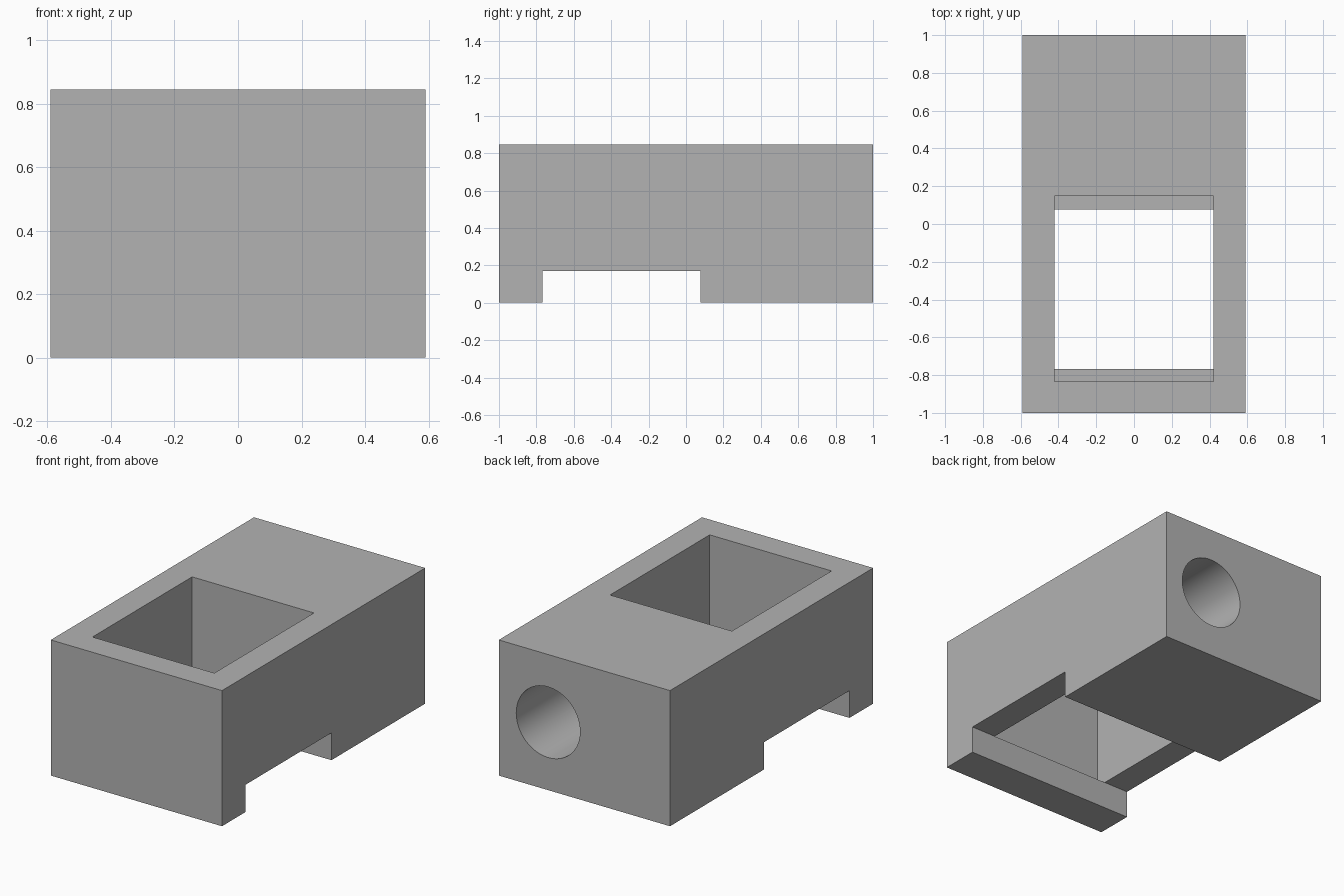
import bpy
import math

if "Cube" in bpy.data.objects:
    bpy.data.objects.remove(bpy.data.objects["Cube"], do_unlink=True)

HALF_WIDTH, HEIGHT = 0.59, 0.845
NOTCH_TOP = 0.17

grey = bpy.data.materials.new("plain grey")
grey.use_nodes = True
grey.diffuse_color = (0.45, 0.45, 0.45, 1)
grey.node_tree.nodes["Principled BSDF"].inputs["Base Color"].default_value = grey.diffuse_color


def box(name, x, y, z):
    """Box spanning the given (min, max) ranges."""
    centre = [(a + b) / 2 for a, b in (x, y, z)]
    bpy.ops.mesh.primitive_cube_add(size=1, location=centre)
    obj = bpy.context.object
    obj.name = name
    obj.scale = [b - a for a, b in (x, y, z)]
    bpy.ops.object.transform_apply(location=True, rotation=False, scale=True)
    return obj


def cut(target, cutter):
    """Subtract the cutter from the target, then discard it."""
    cutter.hide_render = True
    mod = target.modifiers.new("cut", 'BOOLEAN')
    mod.operation = 'DIFFERENCE'
    mod.solver = 'EXACT'
    mod.object = cutter
    bpy.context.view_layer.objects.active = target
    bpy.ops.object.modifier_apply(modifier=mod.name)
    bpy.data.objects.remove(cutter, do_unlink=True)


# Main block
body = box("housing_block", (-HALF_WIDTH, HALF_WIDTH), (-1, 1), (0, HEIGHT))

# Cross channel under the block
cut(body, box("channel_cutter", (-1, 1), (-0.767, 0.077), (-1, NOTCH_TOP)))

# Rectangular pocket open to the top, reaching the channel
cut(body, box("pocket_cutter", (-0.42, 0.42), (-0.833, 0.148), (NOTCH_TOP, 1)))

# Round bore from the back face into the pocket
bpy.ops.mesh.primitive_cylinder_add(vertices=64, radius=0.22, depth=1.2,
                                    location=(0.25, 0.6, 0.423),
                                    rotation=(math.pi / 2, 0, 0))
bpy.context.object.name = "bore_cutter"
cut(body, bpy.context.object)

# Finish: one colour, smooth bore with crisp edges
body.data.materials.clear()
body.data.materials.append(grey)
bpy.ops.object.select_all(action='DESELECT')
body.select_set(True)
bpy.context.view_layer.objects.active = body
bpy.ops.object.shade_smooth_by_angle(angle=math.radians(30))
